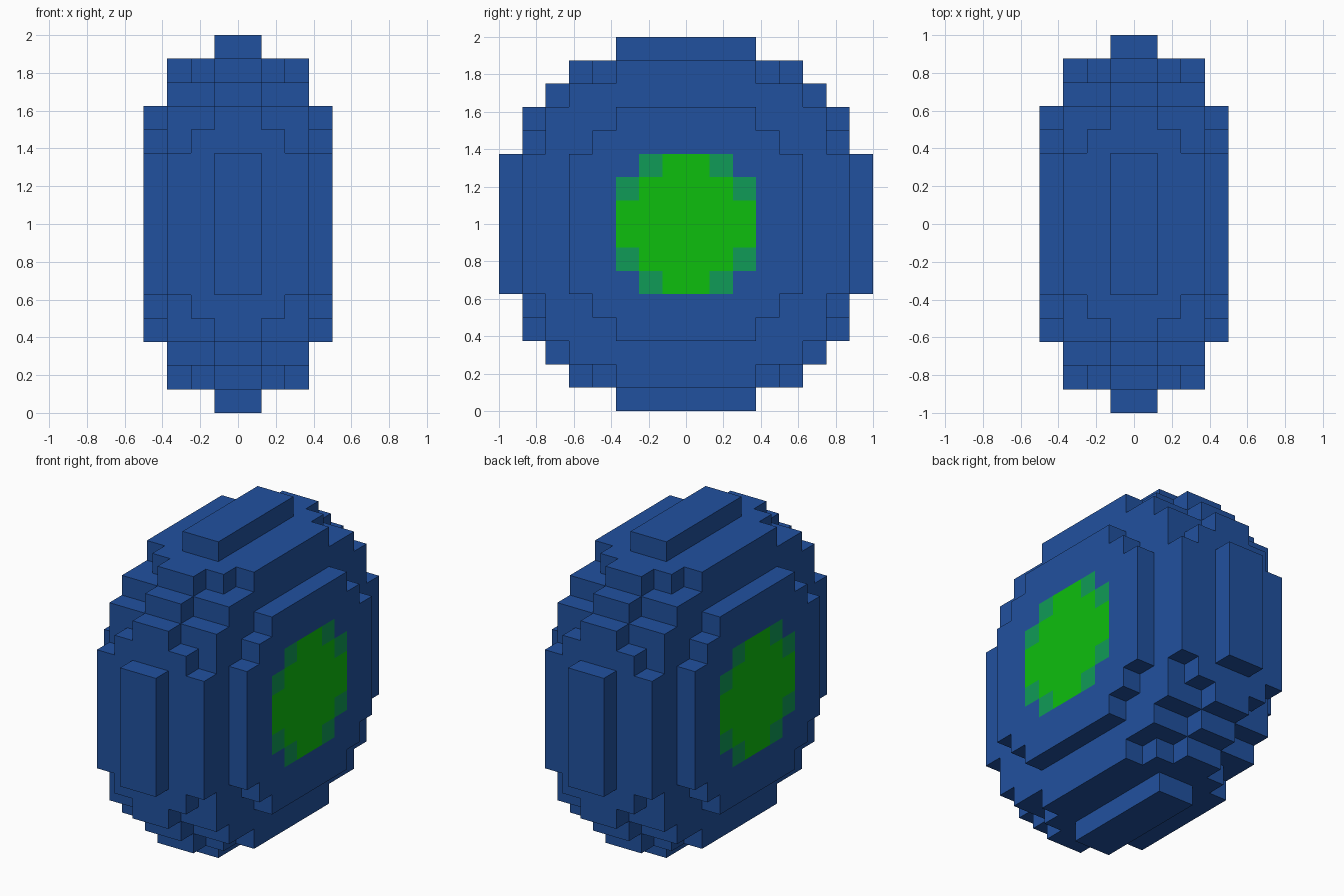
import bpy
import bmesh
import math
from mathutils import Vector

if "Cube" in bpy.data.objects:
    bpy.data.objects.remove(bpy.data.objects["Cube"], do_unlink=True)

U = 0.125                          # edge of one building block
LAYER_LIMITS = (64, 55, 51, 28)    # squared disc radius of each layer, centre outwards


def make_material(name, rgb):
    mat = bpy.data.materials.new(name)
    mat.diffuse_color = (*rgb, 1)
    mat.use_nodes = True
    bsdf = mat.node_tree.nodes["Principled BSDF"]
    bsdf.inputs["Base Color"].default_value = (*rgb, 1)
    bsdf.inputs["Roughness"].default_value = 0.8
    return mat


BLUE, GREEN, TEAL = 0, 1, 2
materials = [
    make_material("blue", (0.0152, 0.0823, 0.347)),
    make_material("bright_green", (0.004, 0.521, 0.004)),
    make_material("teal_green", (0.0052, 0.328, 0.095)),
]


def filled(c):
    """True if the block centred at c (in block units) belongs to the stepped disc."""
    layer = int(abs(c.x))
    return layer < len(LAYER_LIMITS) and c.y ** 2 + c.z ** 2 < LAYER_LIMITS[layer]


def face_colour(c, normal):
    """Round green spot with teal corners on both outer side faces."""
    if abs(normal.x) < 0.5 or abs(c.x) < 3:
        return BLUE
    a, b = sorted((int(abs(c.y)), int(abs(c.z))))
    if b > 2 or (a, b) == (2, 2):
        return BLUE
    return TEAL if (a, b) == (1, 2) else GREEN


# Outer skin of the stepped disc: one quad for each exposed block side
bm = bmesh.new()
directions = [Vector(d) for d in
              ((1, 0, 0), (-1, 0, 0), (0, 1, 0), (0, -1, 0), (0, 0, 1), (0, 0, -1))]
for i in range(-4, 4):
    for j in range(-8, 8):
        for k in range(-8, 8):
            c = Vector((i + 0.5, j + 0.5, k + 0.5))
            if not filled(c):
                continue
            for n in directions:
                if filled(c + n):
                    continue
                s = Vector((n.y, n.z, n.x))
                t = n.cross(s)
                mid = c + n / 2
                corners = [mid + (s * p + t * q) / 2
                           for p, q in ((-1, -1), (1, -1), (1, 1), (-1, 1))]
                verts = [bm.verts.new(v * U + Vector((0, 0, 1))) for v in corners]
                bm.faces.new(verts).material_index = face_colour(c, n)

# Join the quads and merge flat areas of one colour into single faces
bmesh.ops.remove_doubles(bm, verts=bm.verts, dist=0.001)
bmesh.ops.dissolve_limit(bm, angle_limit=math.radians(1), verts=bm.verts,
                         edges=bm.edges, delimit={'MATERIAL'})

mesh = bpy.data.meshes.new("stepped_disc_body")
bm.to_mesh(mesh)
bm.free()
for mat in materials:
    mesh.materials.append(mat)
body = bpy.data.objects.new("stepped_disc_body", mesh)
bpy.context.collection.objects.link(body)
